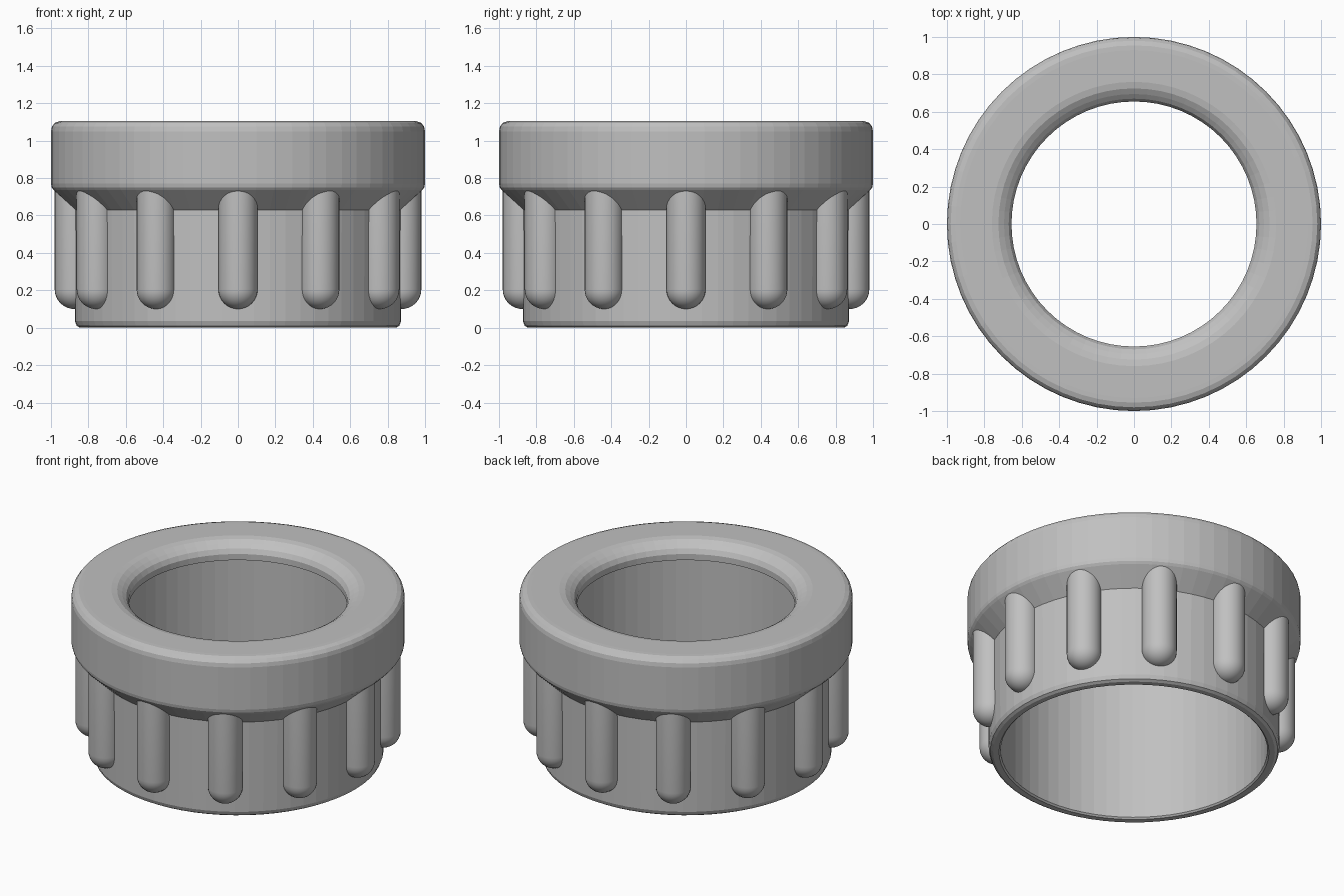
import bpy, bmesh, math
from mathutils import Matrix, Vector

if "Cube" in bpy.data.objects:
    bpy.data.objects.remove(bpy.data.objects["Cube"])

grey = bpy.data.materials.new("plain grey")
grey.diffuse_color = (0.53, 0.53, 0.53, 1)
grey.use_nodes = True
grey.node_tree.nodes["Principled BSDF"].inputs["Base Color"].default_value = grey.diffuse_color


def make_object(name, bm):
    bmesh.ops.recalc_face_normals(bm, faces=bm.faces)
    mesh = bpy.data.meshes.new(name)
    bm.to_mesh(mesh)
    bm.free()
    mesh.materials.append(grey)
    obj = bpy.data.objects.new(name, mesh)
    bpy.context.collection.objects.link(obj)
    return obj


def lathe(name, profile, segments):
    # closed (radius, z) profile swept round the z axis
    bm = bmesh.new()
    rings = []
    for i in range(segments):
        a = 2 * math.pi * i / segments
        rings.append([bm.verts.new((r * math.cos(a), r * math.sin(a), z)) for r, z in profile])
    n = len(profile)
    for i in range(segments):
        p, q = rings[i], rings[(i + 1) % segments]
        for k in range(n):
            m = (k + 1) % n
            bm.faces.new((p[k], q[k], q[m], p[m]))
    return make_object(name, bm)


# Hollow collar: skirt, flared shoulder, rounded top and inner lip
profile = [
    (0.80, 0.01), (0.81, 0.0), (0.845, 0.0), (0.862, 0.01), (0.872, 0.035),
    (0.875, 0.63), (0.985, 0.735), (0.996, 0.75), (1.0, 0.77),
    (1.0, 1.05), (0.995, 1.075), (0.98, 1.095), (0.955, 1.104), (0.93, 1.105),
    (0.76, 1.105), (0.725, 1.098), (0.695, 1.08), (0.67, 1.06), (0.655, 1.03),
    (0.655, 0.99), (0.80, 0.99),
]
lathe("collar", profile, 64)

# Twelve vertical grip ribs with round lower ends, trimmed inside the wall
RIB_R, RIB_CENTRE, SIDES = 0.105, 0.875, 32
for i in range(12):
    bm = bmesh.new()
    levels = [(RIB_R, 0.74)]
    for k in range(8):
        t = math.pi / 2 * k / 8
        levels.append((RIB_R * math.cos(t), 0.205 - RIB_R * math.sin(t)))
    rings = []
    for r, z in levels:
        ring = []
        for s in range(SIDES):
            a = 2 * math.pi * s / SIDES
            ring.append(bm.verts.new((RIB_CENTRE + max(r * math.cos(a), -0.035), r * math.sin(a), z)))
        rings.append(ring)
    for p, q in zip(rings, rings[1:]):
        for s in range(SIDES):
            t = (s + 1) % SIDES
            bm.faces.new((p[s], p[t], q[t], q[s]))
    tip = bm.verts.new((RIB_CENTRE, 0, 0.205 - RIB_R))
    for s in range(SIDES):
        bm.faces.new((rings[-1][s], rings[-1][(s + 1) % SIDES], tip))
    bm.faces.new(rings[0])
    bmesh.ops.rotate(bm, verts=bm.verts, cent=Vector((0, 0, 0)),
                     matrix=Matrix.Rotation(math.radians(30 * i), 3, 'Z'))
    rib = make_object(f"grip_rib_{i + 1}", bm)
    for f in rib.data.polygons:
        f.use_smooth = abs(f.normal.z) < 0.99
    rib.data.set_sharp_from_angle(angle=math.radians(40))
